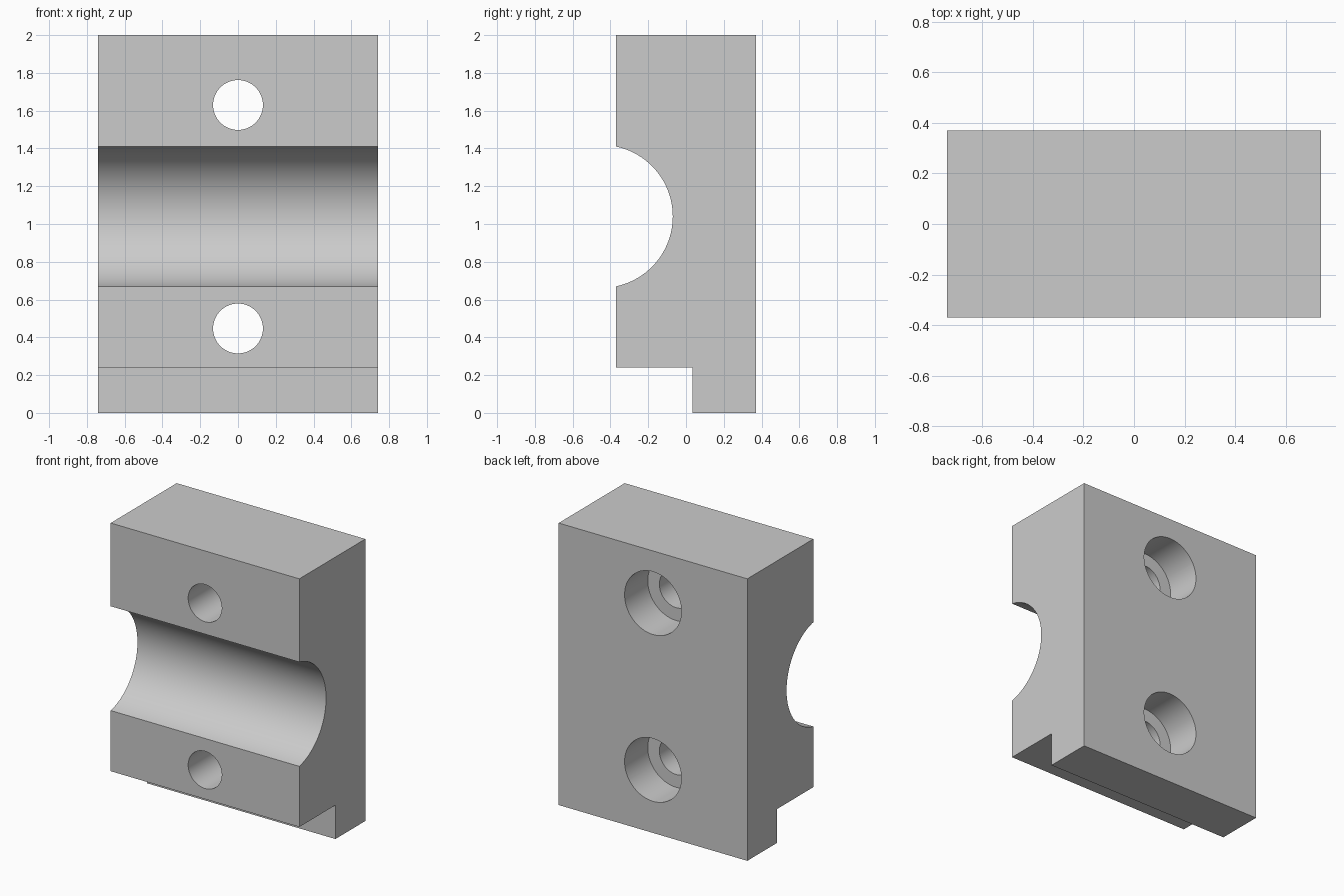
import bpy
import bmesh
from math import asin, cos, sin, pi, radians
from mathutils import Matrix

cube = bpy.data.objects.get("Cube")
if cube:
    bpy.data.objects.remove(cube, do_unlink=True)

HALF_X, HALF_Y, HEIGHT = 0.74, 0.37, 2.0
LIP_Y, LIP_Z = 0.035, 0.24
GROOVE_Y, GROOVE_Z, GROOVE_R = -0.448, 1.04, 0.378
HOLE_HEIGHTS = (0.447, 1.63)
HOLE_R, BORE_R, BORE_DEPTH = 0.132, 0.223, 0.26

grey = bpy.data.materials.new("plain grey")
grey.use_nodes = True
colour = (0.6, 0.6, 0.6, 1.0)
grey.diffuse_color = colour
grey.node_tree.nodes["Principled BSDF"].inputs["Base Color"].default_value = colour


def make_object(name, bm):
    bmesh.ops.recalc_face_normals(bm, faces=bm.faces)
    mesh = bpy.data.meshes.new(name)
    bm.to_mesh(mesh)
    bm.free()
    mesh.materials.append(grey)
    obj = bpy.data.objects.new(name, mesh)
    bpy.context.collection.objects.link(obj)
    return obj


def cylinder_along_y(name, radius, y0, y1, z):
    bm = bmesh.new()
    place = Matrix.Translation((0, (y0 + y1) / 2, z)) @ Matrix.Rotation(pi / 2, 4, 'X')
    bmesh.ops.create_cone(bm, cap_ends=True, segments=64, radius1=radius,
                          radius2=radius, depth=y1 - y0, matrix=place)
    return make_object(name, bm)


# Side profile: stepped block with a round groove in the front
half_angle = pi / 2 - asin((-HALF_Y - GROOVE_Y) / GROOVE_R)
steps = 48
profile = [(LIP_Y, 0), (HALF_Y, 0), (HALF_Y, HEIGHT), (-HALF_Y, HEIGHT)]
for i in range(steps + 1):
    a = half_angle * (1 - 2 * i / steps)
    profile.append((GROOVE_Y + GROOVE_R * cos(a), GROOVE_Z + GROOVE_R * sin(a)))
profile += [(-HALF_Y, LIP_Z), (LIP_Y, LIP_Z)]

bm = bmesh.new()
side = bm.faces.new([bm.verts.new((-HALF_X, y, z)) for y, z in profile])
swept = bmesh.ops.extrude_face_region(bm, geom=[side], use_keep_orig=True)
new_verts = [g for g in swept["geom"] if isinstance(g, bmesh.types.BMVert)]
bmesh.ops.translate(bm, verts=new_verts, vec=(2 * HALF_X, 0, 0))
block = make_object("clamp_block", bm)

# Bolt holes, counterbored from the back
cutters = []
for z in HOLE_HEIGHTS:
    cutters.append(cylinder_along_y("bolt_hole_cutter", HOLE_R, -0.5, 0.5, z))
    cutters.append(cylinder_along_y("counterbore_cutter", BORE_R,
                                    HALF_Y - BORE_DEPTH, 0.5, z))

bpy.ops.object.select_all(action='DESELECT')
block.select_set(True)
bpy.context.view_layer.objects.active = block
for cutter in cutters:
    cutter.hide_render = True
    cut = block.modifiers.new("bolt_cut", 'BOOLEAN')
    cut.operation = 'DIFFERENCE'
    cut.solver = 'EXACT'
    cut.object = cutter
    bpy.ops.object.modifier_apply(modifier=cut.name)
    bpy.data.objects.remove(cutter, do_unlink=True)

bpy.ops.object.shade_smooth_by_angle(angle=radians(30))
